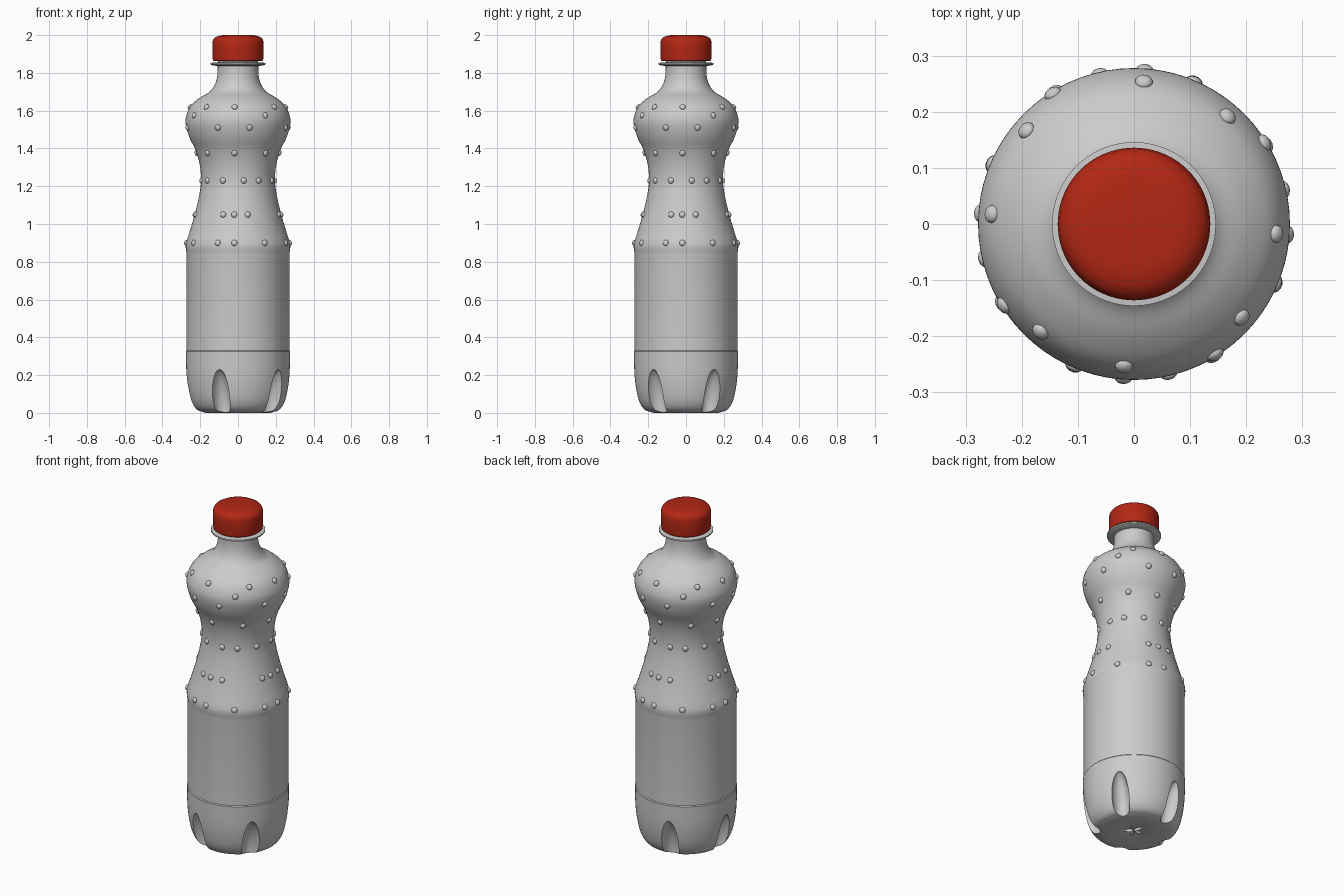
import bpy, bmesh
from math import sin, cos, radians, tau
from mathutils import Matrix, Vector

if "Cube" in bpy.data.objects:
    bpy.data.objects.remove(bpy.data.objects["Cube"])


def material(name, colour):
    m = bpy.data.materials.new(name)
    m.use_nodes = True
    m.diffuse_color = (*colour, 1)
    m.node_tree.nodes["Principled BSDF"].inputs["Base Color"].default_value = (*colour, 1)
    return m


plastic = material("clear grey plastic", (0.6, 0.6, 0.6))
red = material("red cap plastic", (0.45, 0.02, 0.007))


def finish(name, bm, mat, angle=35):
    mesh = bpy.data.meshes.new(name)
    bm.to_mesh(mesh)
    bm.free()
    ob = bpy.data.objects.new(name, mesh)
    bpy.context.collection.objects.link(ob)
    mesh.materials.append(mat)
    smooth(ob, angle)
    return ob


def smooth(ob, angle):
    bpy.ops.object.select_all(action="DESELECT")
    ob.select_set(True)
    bpy.context.view_layer.objects.active = ob
    bpy.ops.object.shade_smooth_by_angle(angle=radians(angle))


def soften(pts, steps=4):
    """Catmull-Rom curve through profile points."""
    p = [Vector(q) for q in pts]
    p = [2 * p[0] - p[1]] + p + [2 * p[-1] - p[-2]]
    out = []
    for a, b, c, d in zip(p, p[1:], p[2:], p[3:]):
        for i in range(steps):
            t = i / steps
            out.append(0.5 * (2 * b + (c - a) * t + (2 * a - 5 * b + 4 * c - d) * t * t
                              + (3 * b - a - 3 * c + d) * t ** 3))
    return out + [p[-2]]


def lathe(name, profile, mat, sides=72, angle=35):
    bm = bmesh.new()
    rings = [[bm.verts.new((r * cos(tau * i / sides), r * sin(tau * i / sides), z))
              for i in range(sides)] for r, z in profile]
    for a, b in zip(rings, rings[1:]):
        for i in range(sides):
            j = (i + 1) % sides
            bm.faces.new((a[i], a[j], b[j], b[i]))
    bm.faces.new(rings[0][::-1])
    bm.faces.new(rings[-1])
    return finish(name, bm, mat, angle)


def ellipsoid(bm, matrix, u=32, v=20):
    bmesh.ops.create_uvsphere(bm, u_segments=u, v_segments=v, radius=1, matrix=matrix)


def turn(degrees):
    return Matrix.Rotation(radians(degrees), 4, "Z")


# Bottle body: rounded foot, straight label wall, waisted grip, shoulder and neck
foot = soften([(0.185, 0.004), (0.22, 0.018), (0.247, 0.06), (0.264, 0.13), (0.273, 0.21), (0.276, 0.325)])
upper = soften([(0.272, 0.84), (0.277, 0.88), (0.272, 0.91), (0.256, 0.96), (0.235, 1.03), (0.212, 1.12),
                (0.196, 1.22), (0.202, 1.31), (0.224, 1.39), (0.258, 1.46), (0.277, 1.53), (0.272, 1.58),
                (0.247, 1.63), (0.2, 1.67), (0.15, 1.7), (0.122, 1.74), (0.109, 1.79), (0.107, 1.87)])
body_profile = [(0.02, 0.02), (0.06, 0.01), (0.17, 0)] + foot + [(0.272, 0.33)] + upper
body = lathe("bottle_body", body_profile, plastic)

# Five tapered grooves between the feet
bm = bmesh.new()
for i in range(5):
    ellipsoid(bm, turn(33 + 72 * i) @ Matrix.Translation((0.25, 0, 0.08))
              @ Matrix.Rotation(radians(14), 4, "Y")
              @ Matrix.Diagonal((0.06, 0.048, 0.155, 1)))
cutter = finish("groove_cutter", bm, plastic)
cutter.hide_render = True
cut = body.modifiers.new("grooves", "BOOLEAN")
cut.operation, cut.object, cut.solver = "DIFFERENCE", cutter, "EXACT"
bpy.context.view_layer.objects.active = body
bpy.ops.object.modifier_apply(modifier=cut.name)
bpy.data.objects.remove(cutter)
smooth(body, 35)


def radius_at(z):
    for a, b in zip(upper, upper[1:]):
        if a[1] <= z <= b[1]:
            t = (z - a[1]) / (b[1] - a[1])
            return a[0] + (b[0] - a[0]) * t, (b[0] - a[0]) / (b[1] - a[1])


# Grip bumps in rows, each row repeated every quarter turn
rows = {0.9: (247, 266, 301), 1.05: (265, 283, 340), 1.23: (246, 279, 304), 1.375: (222, 265),
        1.51: (247, 283), 1.575: (302,), 1.62: (229, 266)}
bm = bmesh.new()
for z, angles in rows.items():
    r, slope = radius_at(z)
    tilt = Vector((1, 0, -slope)).to_track_quat("X", "Z").to_matrix().to_4x4()
    for a in angles:
        for quarter in range(4):
            ellipsoid(bm, turn(a + 90 * quarter) @ Matrix.Translation((r, 0, z)) @ tilt
                      @ Matrix.Diagonal((0.011, 0.016, 0.016, 1)), 14, 10)
finish("grip_bumps", bm, plastic, 60)

# Small moulded star under the base
bm = bmesh.new()
for i in range(5):
    ellipsoid(bm, turn(33 + 72 * i) @ Matrix.Translation((0.025, 0, 0.012))
              @ Matrix.Diagonal((0.03, 0.005, 0.01, 1)), 12, 8)
finish("base_star", bm, plastic)

# Neck flange and screw cap
lathe("neck_flange", [(0.1, 1.835), (0.135, 1.84), (0.146, 1.845), (0.146, 1.853), (0.1, 1.857)], plastic)
lathe("screw_cap", [(0.128, 1.862), (0.133, 1.866), (0.136, 1.9), (0.136, 1.955), (0.133, 1.973),
                    (0.125, 1.985), (0.108, 1.995), (0.08, 2.0)], red)
